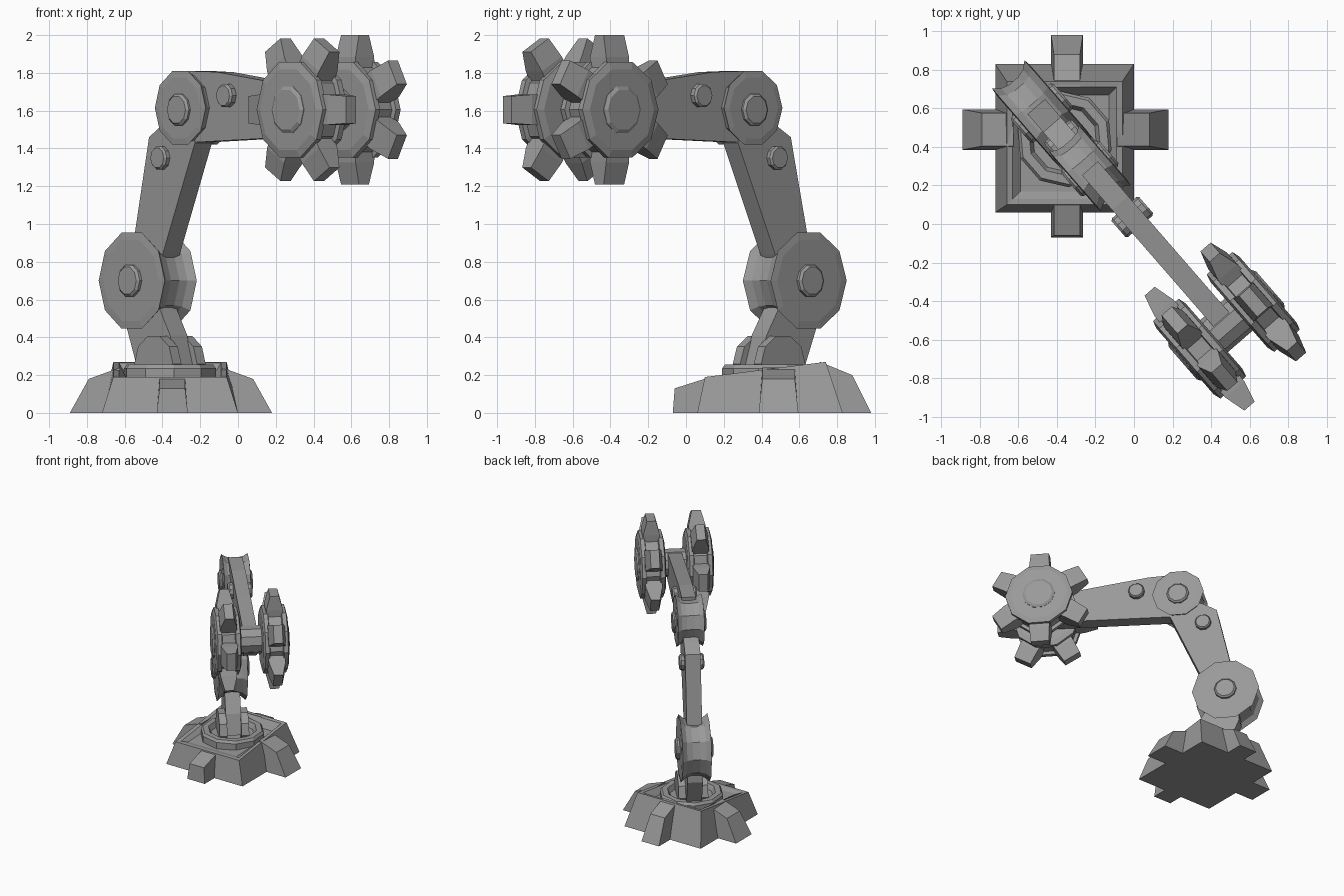
import bpy, bmesh, math
from mathutils import Matrix

if "Cube" in bpy.data.objects:
    bpy.data.objects.remove(bpy.data.objects["Cube"])

gray = bpy.data.materials.new("mid_gray")
gray.diffuse_color = (0.32, 0.32, 0.32, 1)
gray.use_nodes = True
gray.node_tree.nodes["Principled BSDF"].inputs["Base Color"].default_value = gray.diffuse_color

# Arm frame: local x runs along the arm, local y is the hinge axis
ARM = Matrix.Translation((-0.36, 0.44, 0)) @ Matrix.Rotation(math.radians(-49), 4, 'Z')


def finish(name, bm, matrix=Matrix()):
    bmesh.ops.recalc_face_normals(bm, faces=bm.faces)
    mesh = bpy.data.meshes.new(name)
    bm.to_mesh(mesh)
    bm.free()
    mesh.materials.append(gray)
    ob = bpy.data.objects.new(name, mesh)
    ob.matrix_world = matrix
    bpy.context.collection.objects.link(ob)
    return ob


def loft(bm, rings):
    """Skin a list of equal-length point rings and cap both ends."""
    rows = [[bm.verts.new(p) for p in ring] for ring in rings]
    n = len(rows[0])
    for a, b in zip(rows, rows[1:]):
        for i in range(n):
            j = (i + 1) % n
            bm.faces.new((a[i], a[j], b[j], b[i]))
    bm.faces.new(rows[0])
    bm.faces.new(rows[-1])


def spool(name, s, z, profile, sides=10, offset=0.0):
    """Lathe (distance along hinge, radius) pairs about the hinge axis."""
    bm = bmesh.new()
    loft(bm, [[(s + r * math.cos(math.tau * i / sides), offset + y,
                z + r * math.sin(math.tau * i / sides)) for i in range(sides)]
              for y, r in profile])
    return finish(name, bm, ARM)


def pin(name, s, z, r, half, offset=0.0):
    return spool(name, s, z, [(-half, r * 0.85), (-half + 0.012, r),
                              (half - 0.012, r), (half, r * 0.85)], 10, offset)


def plate(name, outline, half):
    """Extrude an (along, height) outline across the arm."""
    bm = bmesh.new()
    loft(bm, [[(s, y, z) for s, z in outline] for y in (-half, half)])
    return finish(name, bm, ARM)


# Base: sloping square body with a recessed floor
def square(x0, x1, y0, y1, zf, zb):
    return [(x0, y0, zf), (x1, y0, zf), (x1, y1, zb), (x0, y1, zb)]


bm = bmesh.new()
loft(bm, [square(-0.72, 0.0, 0.06, 0.83, 0, 0),
          square(-0.66, -0.06, 0.10, 0.74, 0.19, 0.27),
          square(-0.63, -0.09, 0.13, 0.71, 0.19, 0.265),
          square(-0.59, -0.13, 0.17, 0.67, 0.18, 0.20)])
finish("base_body", bm)


# Feet: tapered wedges, given by direction, reach and heights
def foot(name, origin, angle, reach, shoulder, inner, width, z_tip, z_in):
    bm = bmesh.new()
    w, t = width / 2, width / 2 * 0.82
    loft(bm, [[(inner, -w, 0), (reach, -w, 0), (shoulder, -t, z_tip), (inner, -t, z_in)],
              [(inner, w, 0), (reach, w, 0), (shoulder, t, z_tip), (inner, t, z_in)]])
    finish(name, bm, Matrix.Translation(origin) @ Matrix.Rotation(math.radians(angle), 4, 'Z'))


foot("foot_right", (-0.355, 0.49, 0), 0, 0.535, 0.435, 0.27, 0.21, 0.18, 0.24)
foot("foot_left", (-0.355, 0.49, 0), 180, 0.535, 0.435, 0.27, 0.21, 0.18, 0.24)
foot("foot_back", (-0.348, 0.45, 0), 90, 0.53, 0.43, 0.26, 0.165, 0.20, 0.27)
foot("foot_front", (-0.348, 0.45, 0), -90, 0.52, 0.51, 0.32, 0.165, 0.13, 0.19)

# Turntable ring with a shallow dish
bm = bmesh.new()
loft(bm, [[(r * math.cos(math.tau * i / 10), r * math.sin(math.tau * i / 10), z) for i in range(10)]
          for r, z in ((0.25, 0.17), (0.25, 0.235), (0.235, 0.255), (0.19, 0.255), (0.17, 0.215))])
finish("turntable", bm, ARM)

# Shoulder cheeks and neck
for side, label in ((-1, "left"), (1, "right")):
    spool("cheek_" + label, 0.0, 0.26, [(-0.03, 0.155), (0.03, 0.155)], 10, side * 0.085)
plate("neck", [(-0.28, 0.45), (-0.20, 0.25), (0.12, 0.25), (0.07, 0.41),
               (-0.02, 0.56), (-0.10, 0.72), (-0.26, 0.72)], 0.06)

# Lower joint, lower arm, upper joint, upper arm
spool("lower_joint", -0.18, 0.70, [(-0.117, 0.225), (-0.112, 0.267), (-0.075, 0.235), (-0.03, 0.222),
                                   (0.03, 0.222), (0.075, 0.235), (0.112, 0.267), (0.117, 0.225)])
pin("lower_joint_pin", -0.18, 0.70, 0.088, 0.145)
plate("lower_arm", [(-0.26, 0.75), (-0.06, 0.70), (0.01, 0.84), (0.27, 1.43),
                    (0.20, 1.60), (0.0, 1.52), (-0.10, 1.46)], 0.06)
pin("lower_arm_bolt", 0.005, 1.35, 0.064, 0.095)
spool("upper_joint", 0.20, 1.615, [(-0.107, 0.17), (-0.102, 0.205), (-0.07, 0.185), (-0.03, 0.177),
                                   (0.03, 0.177), (0.07, 0.185), (0.102, 0.205), (0.107, 0.17)])
pin("upper_joint_pin", 0.20, 1.605, 0.088, 0.13)
plate("upper_arm", [(0.20, 1.43), (1.28, 1.47), (1.36, 1.53), (1.36, 1.66),
                    (1.28, 1.70), (0.81, 1.76), (0.44, 1.805), (0.20, 1.81)], 0.055)
pin("upper_arm_bolt", 0.535, 1.68, 0.064, 0.095)

# Paired toothed wheels on a common axle
WS, WZ = 1.28, 1.605
spool("wheel_axle", WS, WZ, [(-0.2, 0.11), (0.2, 0.11)])
for side, label, phase in ((-1, "left", 0), (1, "right", 30)):
    spool("wheel_" + label, WS, WZ,
          [(-0.10, 0.225), (-0.088, 0.267), (-0.055, 0.267), (-0.05, 0.24),
           (0.05, 0.24), (0.055, 0.267), (0.088, 0.267), (0.10, 0.225)], 10, side * 0.185)
    pin("wheel_cap_" + label, WS, WZ, 0.13, 0.03, side * 0.27)
    bm = bmesh.new()
    for k in range(6):
        a = math.radians(phase + 60 * k)
        c, sn = math.cos(a), math.sin(a)
        loft(bm, [[(WS + r * c - t * sn, side * 0.185 + y, WZ + r * sn + t * c)
                   for t, y in ((-w, -h), (w, -h), (w, h), (-w, h))]
                  for r, w, h in ((0.2, 0.08, 0.068), (0.28, 0.08, 0.065), (0.395, 0.072, 0.035))])
    finish("wheel_teeth_" + label, bm, ARM)
